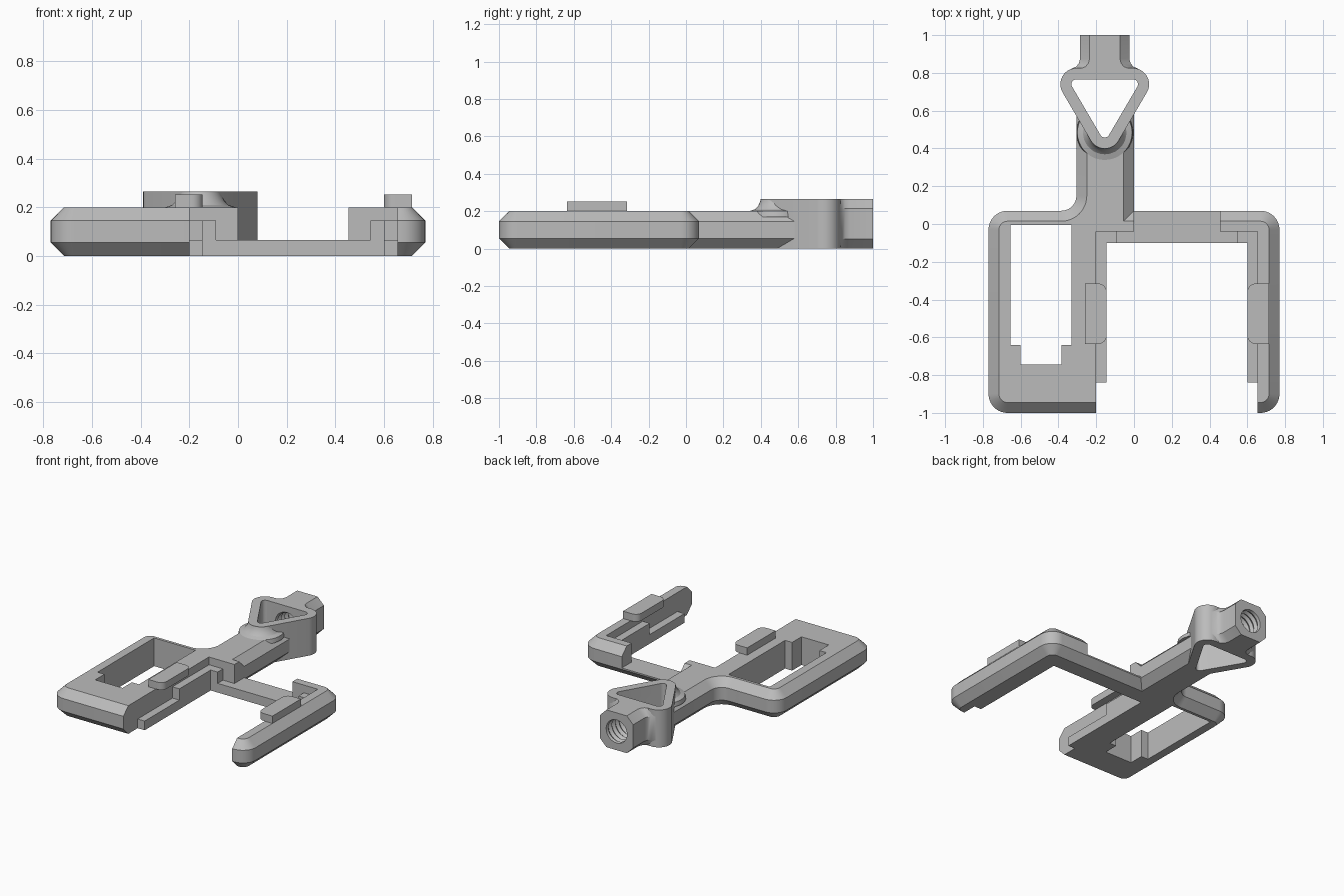
import bpy, bmesh, math
from mathutils import Vector
from mathutils.geometry import convex_hull_2d

old = bpy.data.objects.get("Cube")
if old:
    bpy.data.objects.remove(old, do_unlink=True)

grey = bpy.data.materials.new("matte grey")
grey.use_nodes = True
colour = (0.5, 0.5, 0.5, 1)
grey.diffuse_color = colour
grey.node_tree.nodes["Principled BSDF"].inputs["Base Color"].default_value = colour

H, CH = 0.2, 0.055          # frame height and chamfer
CX = -0.155                 # axis of stem, ring and neck


def loft(name, rings):
    """Closed solid through matching rings of points."""
    bm = bmesh.new()
    rows = [[bm.verts.new(p) for p in ring] for ring in rings]
    n = len(rows[0])
    for a, b in zip(rows, rows[1:]):
        for i in range(n):
            j = (i + 1) % n
            bm.faces.new((a[i], a[j], b[j], b[i]))
    bm.faces.new(rows[0][::-1])
    bm.faces.new(rows[-1])
    bmesh.ops.recalc_face_normals(bm, faces=bm.faces)
    mesh = bpy.data.meshes.new(name)
    bm.to_mesh(mesh)
    bm.free()
    mesh.materials.append(grey)
    ob = bpy.data.objects.new(name, mesh)
    bpy.context.collection.objects.link(ob)
    return ob


def inset(pts, d):
    """Mitred inward offset of a counter-clockwise outline."""
    out = []
    for i, p in enumerate(pts):
        p = Vector(p)
        e1 = (p - Vector(pts[i - 1])).normalized()
        e2 = (Vector(pts[(i + 1) % len(pts)]) - p).normalized()
        n1, n2 = Vector((-e1.y, e1.x)), Vector((-e2.y, e2.x))
        out.append(p + (n1 + n2) * d / (1 + n1.dot(n2)))
    return out


def prism(name, pts, z0, z1, ch=0):
    levels = [(z0, ch), (z0 + ch, 0), (z1 - ch, 0), (z1, ch)] if ch else [(z0, 0), (z1, 0)]
    return loft(name, [[(p[0], p[1], z) for p in inset(pts, d)] for z, d in levels])


def rect(x0, x1, y0, y1):
    return [(x0, y0), (x1, y0), (x1, y1), (x0, y1)]


def arc(cx, cy, r, a0, a1, n=10):
    return [(cx + r * math.cos(math.radians(a0 + (a1 - a0) * i / n)),
             cy + r * math.sin(math.radians(a0 + (a1 - a0) * i / n))) for i in range(n + 1)]


def rounded(x0, x1, y0, y1, r):
    return (arc(x1 - r, y0 + r, r, -90, 0) + arc(x1 - r, y1 - r, r, 0, 90)
            + arc(x0 + r, y1 - r, r, 90, 180) + arc(x0 + r, y0 + r, r, 180, 270))


def hull(centres, r):
    pts = [Vector(p) for c in centres for p in arc(*c, r, 0, 350, 35)]
    ring = [pts[i] for i in convex_hull_2d(pts)]
    area = sum(a.x * b.y - a.y * b.x for a, b in zip(ring, ring[1:] + ring[:1]))
    return ring if area > 0 else ring[::-1]


def cut(ob, *cutters):
    for c in cutters:
        mod = ob.modifiers.new("cut", 'BOOLEAN')
        mod.operation, mod.solver, mod.object = 'DIFFERENCE', 'EXACT', c
        bpy.context.view_layer.objects.active = ob
        bpy.ops.object.modifier_apply(modifier=mod.name)


# Cutters: window, device bay, gap above the cross bar
window = prism("window_cutter", [(-0.6, -0.745), (-0.385, -0.745), (-0.385, -0.64), (-0.33, -0.64),
                                 (-0.33, -0.005), (-0.655, -0.005), (-0.655, -0.64), (-0.6, -0.64)], -0.1, 0.4)
bay = prism("bay_cutter", rect(-0.2, 0.655, -1.2, -0.04), -0.1, 0.4)
gap = prism("gap_cutter", rect(0, 0.455, -0.3, 0.3), 0.065, 0.4)

# Chamfered frame with left block, right arm and cross bar
frame = prism("frame", rounded(-0.77, 0.77, -1, 0.07, 0.1), 0, H, CH)
cut(frame, window, bay, gap)

# Stem with a fillet into the frame
stem = prism("stem", [(-0.46, -0.1), (0, -0.1), (0, 0.65), (-0.305, 0.65)]
             + arc(-0.385, 0.15, 0.08, 0, -90) + [(-0.46, 0.07)], 0, H, CH)

# Triangular ring and the fillet skirt at its tip
centres = [(CX - 0.15, 0.74), (CX + 0.15, 0.74), (CX, 0.484)]
TOP = 0.265
ring = prism("triangle_ring", hull(centres, 0.085), 0, TOP)
skirt = loft("ring_skirt", [[(x, y, z) for x, y in arc(CX, 0.484, r, 0, 350, 35)]
                            for r, z in ((0.15, 0.17), (0.145, 0.2), (0.115, 0.21),
                                         (0.098, 0.228), (0.088, 0.25), (0.084, TOP - 0.001))])

# Octagonal neck flaring into the ring
def octagon(y, w):
    h, c = TOP / 2, 0.05
    prof = [(-w + c, -h), (w - c, -h), (w, -h + c), (w, h - c),
            (w - c, h), (-w + c, h), (-w, h - c), (-w, -h + c)]
    return [(CX + x, y, h + z) for x, z in prof]


neck = loft("neck", [octagon(y, w) for y, w in
                     ((0.75, 0.19), (0.82, 0.18), (0.833, 0.152), (0.85, 0.137), (0.875, 0.13), (1, 0.13))])

# Triangular opening and threaded bore
opening = prism("opening_cutter", hull(centres, 0.026), -0.1, 0.4)
steps = [(0.7, 0.08)] + [(0.76 + 0.02 * i, 0.078 if i % 2 else 0.092) for i in range(12)] + [(1.05, 0.092)]
bore = loft("bore_cutter", [[(x, y, z) for x, z in arc(CX, TOP / 2, r, 0, 350, 35)] for y, r in steps])
cut(stem, window, bay, opening)
cut(skirt, opening)
cut(ring, opening, bore)
cut(neck, opening, bore)

# Bay fittings, mirrored about the middle of the bay
MID = 0.2275
parts = [frame, stem, ring, skirt, neck]


def fitting(name, side, pts, z0, z1):
    pts = [(MID + side * (x - MID), y) for x, y in pts]
    parts.append(prism(name, pts[::side], z0, z1))


for label, side in (("left", 1), ("right", -1)):
    fitting(label + "_low_ledge", side, rect(-0.2, -0.145, -0.84, -0.45), 0, 0.065)
    fitting(label + "_high_ledge", side, rect(-0.2, -0.145, -0.45, -0.04), 0, 0.145)
    fitting(label + "_corner_step", side, rect(-0.145, -0.09, -0.1, -0.04), 0, 0.145)
    tab = ([(-0.26, -0.635)] + arc(-0.19, -0.59, 0.045, -90, 0) + arc(-0.19, -0.36, 0.045, 0, 90)
           + [(-0.26, -0.315)])
    fitting(label + "_clip_tab", side, tab, H, 0.252)
parts.append(prism("bar_lip", rect(-0.09, 0.545, -0.1, -0.04), 0, 0.065))

for c in (window, bay, gap, opening, bore):
    bpy.data.objects.remove(c, do_unlink=True)

bpy.ops.object.select_all(action='DESELECT')
for ob in parts:
    ob.select_set(True)
bpy.context.view_layer.objects.active = frame
bpy.ops.object.shade_smooth_by_angle(angle=math.radians(28))
